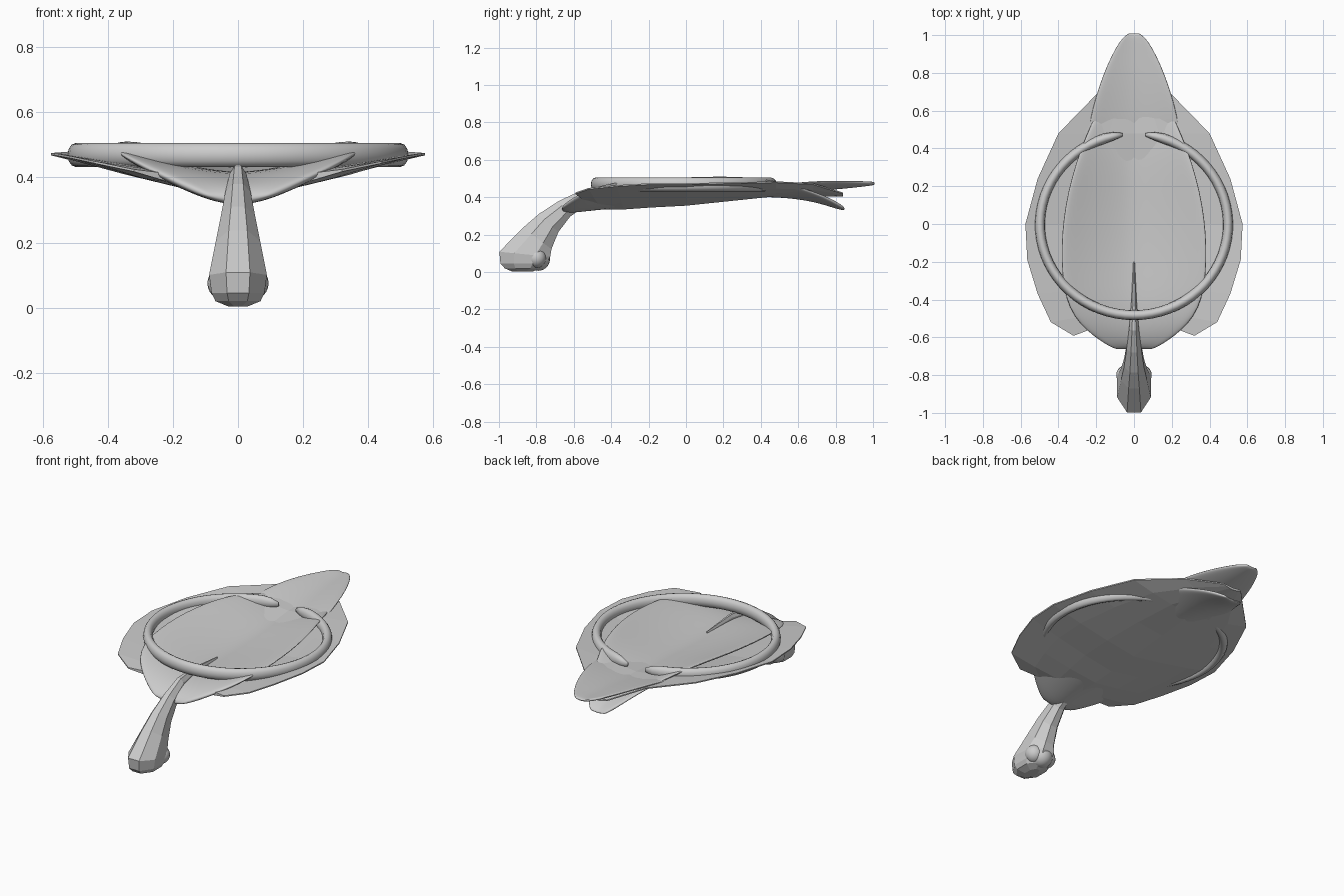
import bpy, bmesh, math
from mathutils import Vector

if "Cube" in bpy.data.objects:
    bpy.data.objects.remove(bpy.data.objects["Cube"])


def finish(name, bm, smooth=False):
    bmesh.ops.recalc_face_normals(bm, faces=bm.faces[:])
    me = bpy.data.meshes.new(name)
    bm.to_mesh(me)
    bm.free()
    ob = bpy.data.objects.new(name, me)
    bpy.context.collection.objects.link(ob)
    for p in me.polygons:
        p.use_smooth = smooth
    return ob


def loft(name, rings, smooth=False, level=0):
    bm = bmesh.new()
    vs = [[bm.verts.new(c) for c in r] for r in rings]
    n = len(vs[0])
    for a, b in zip(vs, vs[1:]):
        for i in range(n):
            j = (i + 1) % n
            bm.faces.new((a[i], a[j], b[j], b[i]))
    # Fill both ends with quads across the section
    for r in (vs[0], vs[-1]):
        for i in range(n // 2 - 1):
            bm.faces.new((r[i], r[i + 1], r[n - 2 - i], r[n - 1 - i]))
    ob = finish(name, bm, smooth)
    if level:
        m = ob.modifiers.new("smooth", "SUBSURF")
        m.levels = m.render_levels = level
    return ob


def leaf(name, stations, cols, power, edge, smooth=False, level=0, notch=0):
    # stations: y, half width, centre top z, edge top z, centre thickness
    rings = []
    for k, (y, w, zc, ze, th) in enumerate(stations):
        ts = [-1 + 2 * i / cols for i in range(cols + 1)]
        back = max(0, notch * (1 - k / 3))
        top = [(t * w, y + back * (1 - abs(t)),
                zc + (ze - zc) * abs(t) ** power) for t in ts]
        bot = [(x, v, z - edge - (th - edge) * (1 - abs(t) ** 2))
               for t, (x, v, z) in zip(ts, top)]
        rings.append(top + bot[::-1])
    return loft(name, rings, smooth, level)


# Faceted outer leaf with swept up sides, notched in the middle of the front
leaf("outer_leaf", [
    (-.592, .32, .385, .425, .04), (-.52, .44, .385, .45, .05),
    (-.37, .51, .385, .465, .05), (-.19, .565, .39, .475, .045),
    (0, .575, .395, .475, .04), (.24, .51, .42, .48, .04),
    (.48, .40, .445, .485, .04), (.68, .205, .445, .475, .04),
    (.84, .06, .42, .425, .015)], 6, 1, .007, notch=.12)

# Smooth dished inner shell with a blunt sloping front
leaf("inner_shell", [
    (-.665, .10, .35, .355, .035), (-.60, .215, .39, .405, .075),
    (-.46, .36, .42, .478, .09), (-.2, .395, .41, .505, .06),
    (.1, .375, .415, .52, .04), (.4, .29, .435, .518, .03),
    (.65, .17, .415, .45, .03), (.78, .11, .375, .395, .03),
    (.85, .05, .345, .35, .02)], 8, 1.4, .018, True, 2)

# Rear tongue
leaf("rear_tongue", [
    (.42, .26, .43, .46, .03), (.63, .22, .455, .49, .03),
    (.8, .162, .47, .493, .03), (.9, .115, .475, .49, .025),
    (.975, .072, .48, .487, .02), (1.01, .03, .48, .484, .015)],
    6, 1.5, .015, True, 2)

# Open ring resting on the leaf, closed at both ends by shrinking sections
rings = []
N = 64
for i in range(N + 1):
    a = math.radians(97 + 346 * i / N)
    d = min(i, N - i)
    s = (.35, .8)[d] if d < 2 else 1
    rings.append([((.498 + .026 * s * math.cos(b)) * math.cos(a),
                   -.003 + (.475 + .026 * s * math.cos(b)) * math.sin(a) * 1.01,
                   .469 + .037 * s * math.sin(b))
                  for b in [2 * math.pi * k / 12 for k in range(12)]])
loft("open_ring", rings, True)

# Faceted neck curving down to the foot: y, z, half width, half depth
path = [(-.2, .412, .004, .015), (-.42, .418, .016, .028),
        (-.55, .395, .028, .045), (-.65, .338, .042, .056),
        (-.735, .262, .057, .077), (-.795, .18, .074, .103),
        (-.862, .095, .096, .148), (-.87, .045, .088, .132),
        (-.872, .02, .075, .105), (-.875, .003, .03, .06)]
rings = []
for i, (y, z, rx, r) in enumerate(path):
    a, b = path[max(i - 1, 0)], path[min(i + 1, len(path) - 1)]
    t = Vector((0, b[0] - a[0], b[1] - a[1])).normalized()
    if i > 6:
        t = Vector((0, 0, -1))
    elif i == 6:
        t = Vector((0, -.1, -1)).normalized()
    nrm = Vector((0, t.z, -t.y))
    rings.append([Vector((0, y, z)) + Vector((rx * math.cos(k), 0, 0))
                  + nrm * r * math.sin(k)
                  for k in [math.pi * (2 * j + 1) / 8 for j in range(8)]])
loft("neck", rings)

# Rounded lobes behind the foot
for name, x, y, z, r in (("foot_ball", 0, -.79, .07, .063),
                         ("foot_lobe_left", -.042, -.80, .075, .052),
                         ("foot_lobe_right", .042, -.80, .075, .052)):
    bpy.ops.mesh.primitive_uv_sphere_add(segments=20, ring_count=12,
                                         radius=r, location=(x, y, z))
    bpy.context.object.name = name
    bpy.ops.object.shade_smooth()
